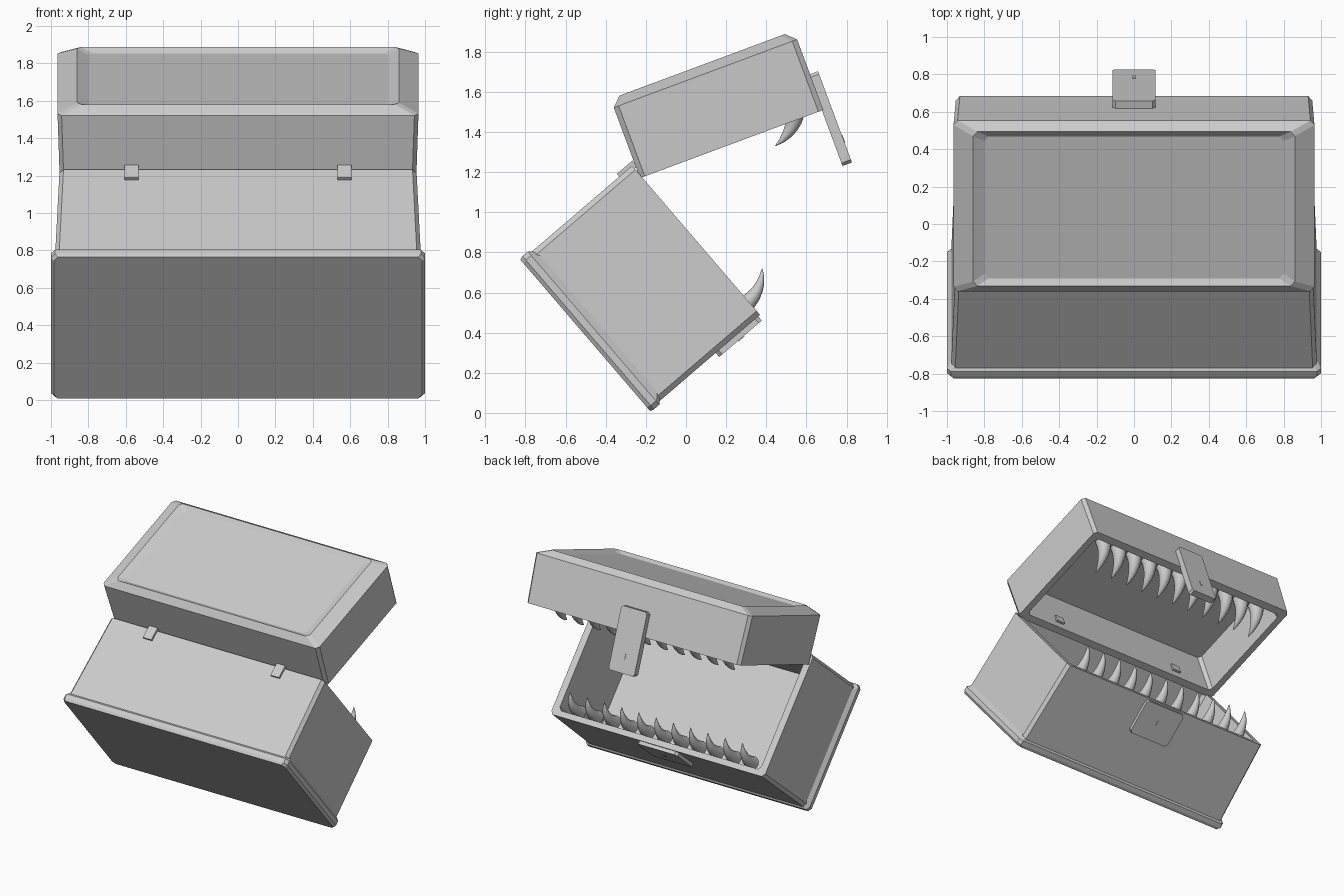
import bpy, bmesh, math
from mathutils import Matrix, Vector

if "Cube" in bpy.data.objects:
    bpy.data.objects.remove(bpy.data.objects["Cube"])

grey = bpy.data.materials.new("plain_grey")
grey.diffuse_color = (0.6, 0.6, 0.6, 1)
grey.use_nodes = True
grey.node_tree.nodes["Principled BSDF"].inputs["Base Color"].default_value = grey.diffuse_color


def frame(origin_y, origin_z, slope):
    """Tilted space: x = width, y = depth towards the opening, z = local up."""
    return Matrix.Translation((0, origin_y, origin_z)) @ Matrix.Rotation(slope, 4, 'X')


BOX = frame(-0.5025, 0.3865, math.atan2(-0.759, 0.651))
LID_TILT = math.atan2(0.3484, 0.9374)
LID = frame(-0.206 + 0.4625 * 0.9374, 1.179 + 0.4625 * 0.3484, LID_TILT)


def finish(bm, name, space, smooth=False):
    bmesh.ops.transform(bm, matrix=space, verts=bm.verts)
    bmesh.ops.recalc_face_normals(bm, faces=bm.faces)
    mesh = bpy.data.meshes.new(name)
    bm.to_mesh(mesh)
    bm.free()
    mesh.materials.append(grey)
    obj = bpy.data.objects.new(name, mesh)
    bpy.context.collection.objects.link(obj)
    if smooth:
        bpy.ops.object.select_all(action='DESELECT')
        obj.select_set(True)
        bpy.context.view_layer.objects.active = obj
        bpy.ops.object.shade_smooth_by_angle(angle=math.radians(40))
    return obj


def skin(bm, loops):
    """Join equal loops of points with quads and cap both ends."""
    rows = [[bm.verts.new(p) for p in loop] for loop in loops]
    n = len(rows[0])
    for a, b in zip(rows, rows[1:]):
        for i in range(n):
            j = (i + 1) % n
            bm.faces.new((a[i], a[j], b[j], b[i]))
    bm.faces.new(rows[0][::-1])
    bm.faces.new(rows[-1])


def cut_rect(hx, hd, u, cx=0.022, cd=0.026):
    """Rectangle loop with clipped corners."""
    return [(hx, -hd + cd, u), (hx, hd - cd, u), (hx - cx, hd, u), (-hx + cx, hd, u),
            (-hx, hd - cd, u), (-hx, -hd + cd, u), (-hx + cx, -hd, u), (hx - cx, -hd, u)]


def shell(name, space, rings):
    bm = bmesh.new()
    skin(bm, [cut_rect(*r) for r in rings])
    return finish(bm, name, space)


def plate(name, space, x, d, u, bevel=0.0):
    """Box from (min, max) ranges, optionally with clipped corners."""
    bm = bmesh.new()
    bmesh.ops.create_cube(bm, size=1)
    for v in bm.verts:
        v.co = Vector([(r[0] + r[1]) / 2 + c * (r[1] - r[0]) for r, c in zip((x, d, u), v.co)])
    if bevel:
        edges = [e for e in bm.edges
                 if abs(e.verts[0].co.y - e.verts[1].co.y) > (d[1] - d[0]) * 0.5]
        bmesh.ops.bevel(bm, geom=edges, offset=bevel, segments=1, affect='EDGES')
    return finish(bm, name, space)


def teeth(name, space, base, bend, tip, radius, span, count=11, sides=12, steps=7):
    """Row of curved fangs following a bent path in the depth/up plane."""
    bm = bmesh.new()
    p0, p1, p2 = Vector(base), Vector(bend), Vector(tip)
    for k in range(count):
        x = -span + 2 * span * k / (count - 1)
        loops = []
        for s in range(steps + 1):
            t = s / steps
            p = p0 * (1 - t) ** 2 + p1 * 2 * t * (1 - t) + p2 * t * t
            tan = ((p1 - p0) * (1 - t) + (p2 - p1) * t).normalized()
            r = max(radius * (1 - t) ** 0.75, 0.001)
            loop = []
            for i in range(sides):
                a = 2 * math.pi * i / sides
                loop.append((x + r * math.cos(a),
                             p.x - tan.y * r * math.sin(a),
                             p.y + tan.x * r * math.sin(a)))
            loops.append(loop)
        skin(bm, loops)
    return finish(bm, name, space, smooth=True)


# Lower box: base moulding and hollow body
shell("base_moulding", BOX, [(0.985, 0.497, 0), (1.0, 0.503, 0.02), (1.0, 0.503, 0.055),
                             (0.972, 0.466, 0.095)])
shell("box_body", BOX, [(0.978, 0.49, 0.05), (0.955, 0.49, 0.728),
                        (0.90, 0.445, 0.728), (0.90, 0.445, 0.08)])

# Lid: hollow underside, walls, sloped top border, sunken panel
shell("lid", LID, [(0.86, 0.40, 0.31), (0.90, 0.43, 0), (0.953, 0.4875, 0),
                   (0.965, 0.4875, 0.375), (0.86, 0.44, 0.421), (0.80, 0.405, 0.398)])

# Fangs
teeth("lower_teeth", BOX, (0.398, 0.65), (0.425, 0.80), (0.321, 0.887), 0.052, 0.77)
teeth("upper_teeth", LID, (0.365, 0.10), (0.35, -0.04), (0.20, -0.085), 0.062, 0.75)

# Hinges: outer leaf on the box, inner leaf in the lid
for side, sx in (("left", -0.57), ("right", 0.57)):
    xs = (sx - 0.038, sx + 0.038)
    plate("hinge_" + side, BOX, xs, (-0.508, -0.47), (0.643, 0.745))
    plate("hinge_leaf_" + side, LID, xs, (-0.44, -0.41), (0.05, 0.11))

# Latch: long hasp on the lid, wide lock plate on the box, keyhole plates
plate("lid_hasp", LID, (-0.115, 0.115), (0.48, 0.53), (-0.295, 0.19), 0.015)
plate("lock_plate", BOX, (-0.18, 0.18), (0.485, 0.517), (0.437, 0.716), 0.02)
for name, space, d, u in (("hasp_keyhole", LID, 0.53, -0.17), ("lock_keyhole", BOX, 0.517, 0.58)):
    plate(name, space, (-0.008, 0.008), (d - 0.002, d + 0.004), (u - 0.02, u + 0.02))
